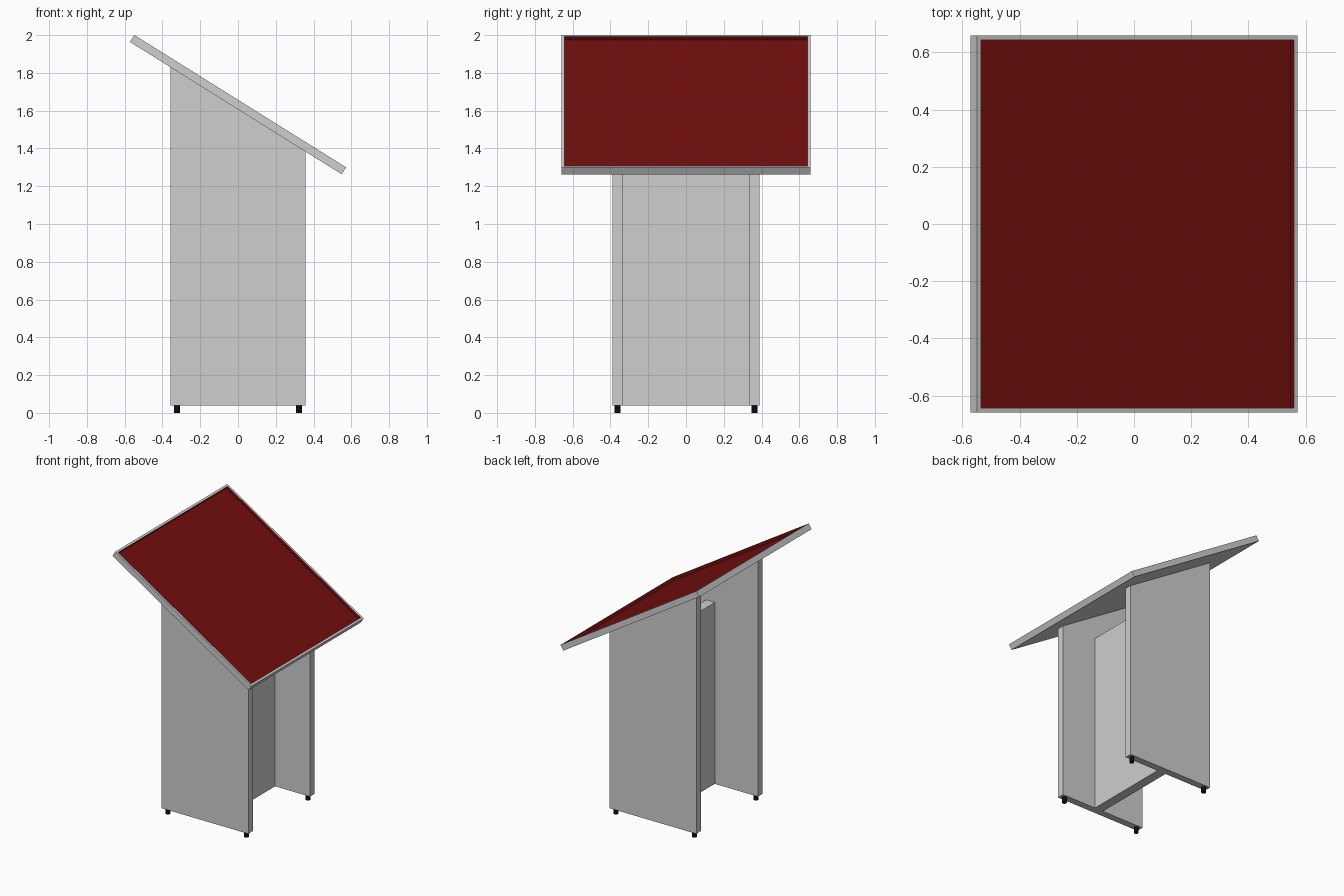
import bpy, bmesh, math
from mathutils import Matrix, Vector

if "Cube" in bpy.data.objects:
    bpy.data.objects.remove(bpy.data.objects["Cube"])


def material(name, rgb):
    m = bpy.data.materials.new(name)
    m.diffuse_color = (*rgb, 1)
    m.use_nodes = True
    m.node_tree.nodes["Principled BSDF"].inputs["Base Color"].default_value = m.diffuse_color
    return m


GREY = material("light grey", (0.62, 0.62, 0.62))
RED = material("dark red", (0.175, 0.0045, 0.0045))
BLACK = material("black", (0.004, 0.004, 0.004))

TILT = math.radians(32)
BOARD_Z, BOARD_T = 1.632, 0.0434


def finish(name, bm, *mats):
    bmesh.ops.recalc_face_normals(bm, faces=bm.faces)
    me = bpy.data.meshes.new(name)
    bm.to_mesh(me)
    bm.free()
    for m in mats:
        me.materials.append(m)
    ob = bpy.data.objects.new(name, me)
    bpy.context.collection.objects.link(ob)
    return ob


def prism(name, profile, y0, y1, mat):
    """Extrude an xz profile from y0 to y1."""
    bm = bmesh.new()
    face = bm.faces.new([bm.verts.new((x, y0, z)) for x, z in profile])
    ext = bmesh.ops.extrude_face_region(bm, geom=[face])
    verts = [g for g in ext["geom"] if isinstance(g, bmesh.types.BMVert)]
    bmesh.ops.translate(bm, verts=verts, vec=(0, y1 - y0, 0))
    return finish(name, bm, mat)


def underside(x):
    """Height of the sloping underside of the board."""
    return BOARD_Z - BOARD_T / 2 / math.cos(TILT) - x * math.tan(TILT)


# Sloping board with a recessed red panel
bm = bmesh.new()
bmesh.ops.create_cube(bm, size=1, matrix=Matrix.Diagonal((1.322, 1.318, BOARD_T, 1)))
top = max(bm.faces, key=lambda f: f.calc_center_median().z)
bmesh.ops.inset_individual(bm, faces=[top], thickness=0.022)
ext = bmesh.ops.extrude_discrete_faces(bm, faces=[top])
floor = ext["faces"][0]
bmesh.ops.translate(bm, verts=floor.verts, vec=(0, 0, -0.022))
# bridge the recess walls between the rim and the lowered floor
rim = [e for e in bm.edges if e.is_boundary]
bmesh.ops.bridge_loops(bm, edges=rim)
for f in bm.faces:
    c = f.calc_center_median()
    if abs(c.x) < 0.65 and abs(c.y) < 0.65 and -0.02 < c.z < BOARD_T / 2 - 0.001:
        f.material_index = 1
board = finish("reading_board", bm, GREY, RED)
board.rotation_euler.y = TILT
board.location.z = BOARD_Z

# Side panels cut to the slope
X = 0.357
side = [(-X, 0.04), (X, 0.04), (X, underside(X)), (-X, underside(-X))]
for s, label in ((-1, "front"), (1, "back")):
    prism(label + "_side_panel", side, s * 0.336, s * 0.389, GREY)

# Centre panel joining the sides
prism("centre_panel", [(-0.002, 0.04), (0.07, 0.04), (0.07, 1.39), (-0.002, 1.39)],
      -0.336, 0.336, GREY)

# Four small feet
for sx in (-1, 1):
    for sy in (-1, 1):
        bm = bmesh.new()
        bmesh.ops.create_cone(bm, cap_ends=True, segments=16, radius1=0.0165,
                              radius2=0.0165, depth=0.042,
                              matrix=Matrix.Translation(Vector((sx * 0.323, sy * 0.362, 0.021))))
        finish("foot", bm, BLACK)
